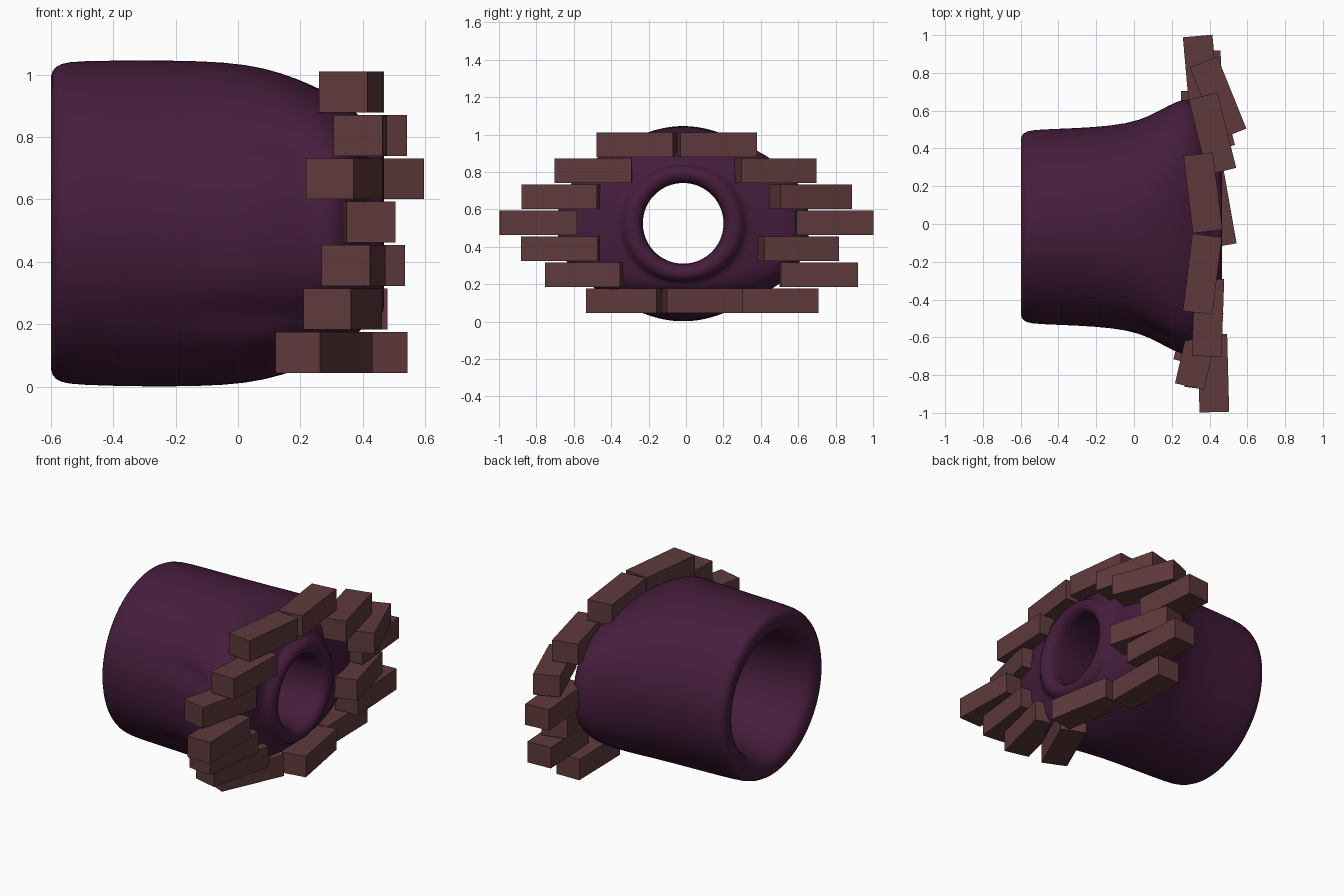
import bpy, bmesh, math
from mathutils import Matrix

if "Cube" in bpy.data.objects:
    bpy.data.objects.remove(bpy.data.objects["Cube"])


def material(name, rgb):
    m = bpy.data.materials.new(name)
    m.diffuse_color = (*rgb, 1)
    m.use_nodes = True
    m.node_tree.nodes["Principled BSDF"].inputs["Base Color"].default_value = m.diffuse_color
    return m


def add_object(name, bm, mat):
    bmesh.ops.recalc_face_normals(bm, faces=bm.faces)
    mesh = bpy.data.meshes.new(name)
    bm.to_mesh(mesh)
    bm.free()
    mesh.materials.append(mat)
    ob = bpy.data.objects.new(name, mesh)
    bpy.context.collection.objects.link(ob)
    return ob


purple = material("purple", (0.06, 0.012, 0.045))
brown = material("brown", (0.115, 0.042, 0.046))

# Tunnel body: closed loft along x; each station is (x, half width, half height, centre z)
CZ = 0.525
stations = [
    (-0.56, .37, .37, CZ), (-0.59, .405, .405, CZ), (-0.602, .445, .445, CZ),
    (-0.598, .485, .49, CZ), (-0.57, .508, .512, CZ), (-0.51, .516, .52, CZ),
    (-0.3, .523, .523, .523), (-0.12, .535, .522, .523), (0.03, .562, .512, .522),
    (0.14, .618, .485, .521), (0.23, .668, .45, .52), (0.29, .68, .42, .52),
    (0.34, .655, .39, .52), (0.385, .57, .35, .522), (0.405, .43, .33, .523),
    (0.41, .345, .315, CZ), (0.435, .328, .31, CZ), (0.46, .305, .295, CZ),
    (0.472, .268, .268, CZ), (0.455, .228, .228, CZ), (0.41, .212, .212, CZ),
    (0.2, .22, .22, CZ), (-0.1, .275, .275, CZ), (-0.4, .335, .335, CZ),
]
SEG = 64


def sgnpow(v, e):
    return math.copysign(abs(v) ** e, v)


bm = bmesh.new()
rings = []
for i, (x, hy, hz, cz) in enumerate(stations):
    # wide end is slightly squarer than an ellipse
    e = 2 / (2 + 0.35 * max(0, min(1, (hy - hz) / 0.2)))
    ring = []
    for k in range(SEG):
        a = 2 * math.pi * k / SEG
        y = hy * sgnpow(math.cos(a), e)
        z = cz + hz * sgnpow(math.sin(a), e)
        # two soft creases along the front side
        if y < 0 and 5 <= i <= 11:
            fade = math.exp(-((x - 0.08) / 0.25) ** 2)
            dip = sum(math.exp(-((z - c) / 0.04) ** 2) for c in (0.725, 0.23))
            y += 0.03 * fade * dip
        ring.append(bm.verts.new((x, y - 0.015, z)))
    rings.append(ring)
for i, ring in enumerate(rings):
    nxt = rings[(i + 1) % len(rings)]
    for k in range(SEG):
        j = (k + 1) % SEG
        bm.faces.new((ring[k], ring[j], nxt[j], nxt[k]))
body = add_object("tunnel_body", bm, purple)
for p in body.data.polygons:
    p.use_smooth = True
sub = body.modifiers.new("smooth", 'SUBSURF')
sub.levels = sub.render_levels = 1

# Bricks round the mouth: rows from the bottom, each brick is (x, y, lean in degrees)
rows = [
    [(0.275, -0.315, -24), (0.43, 0.087, 10), (0.33, 0.5, 1)],
    [(0.335, -0.535, -14), (0.39, 0.71, 3)],
    [(0.37, -0.667, -7), (0.407, 0.598, 14.5)],
    [(0.42, -0.79, 1.5), (0.355, 0.79, 5)],
    [(0.34, -0.66, -13), (0.445, 0.667, 22)],
    [(0.392, -0.495, -2), (0.415, 0.478, 14)],
    [(0.362, -0.265, -7), (0.365, 0.165, 7)],
]
for r, row in enumerate(rows):
    for n, (x, y, lean) in enumerate(row):
        bm = bmesh.new()
        bmesh.ops.create_cube(bm, size=1, matrix=(
            Matrix.Translation((x, y, 0.11 + 0.1391 * r))
            @ Matrix.Rotation(math.radians(lean), 4, 'Z')
            @ Matrix.Diagonal((0.157, 0.412, 0.131, 1))))
        add_object(f"brick_row{r + 1}_{n + 1}", bm, brown)
